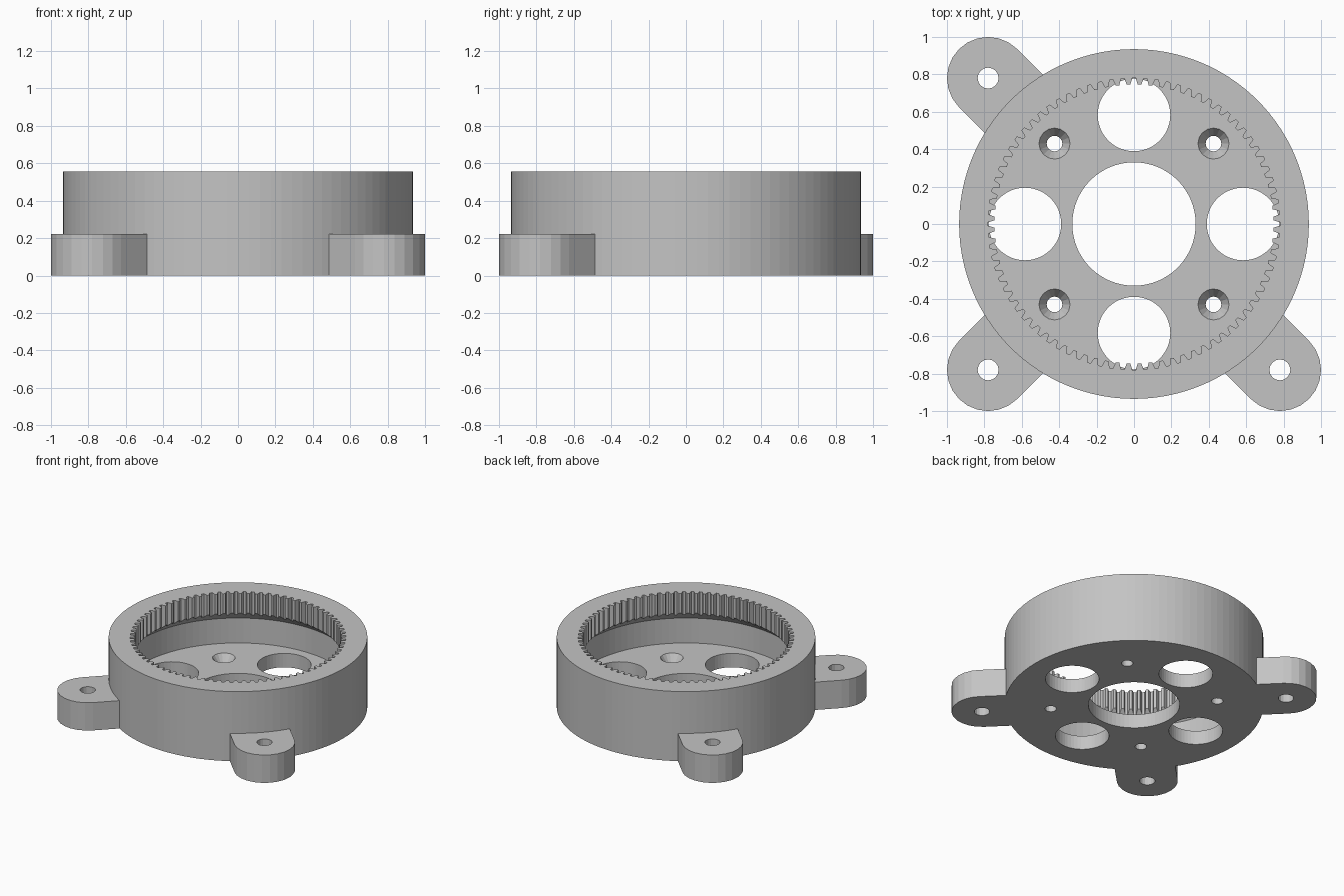
import bpy
import bmesh
from math import sin, cos, pi, radians

cube = bpy.data.objects.get("Cube")
if cube:
    bpy.data.objects.remove(cube, do_unlink=True)

grey = bpy.data.materials.new("plain grey")
grey.use_nodes = True
grey.diffuse_color = (0.55, 0.55, 0.55, 1)
grey.node_tree.nodes["Principled BSDF"].inputs["Base Color"].default_value = (0.55, 0.55, 0.55, 1)


def circle(r, n, x=0, y=0):
    return [(x + r * cos(2 * pi * i / n), y + r * sin(2 * pi * i / n)) for i in range(n)]


def loft(name, layers):
    """Closed solid through (outline, height) layers with matching point counts."""
    bm = bmesh.new()
    rings = [[bm.verts.new((x, y, z)) for x, y in outline] for outline, z in layers]
    for low, high in zip(rings, rings[1:]):
        for i in range(len(low)):
            j = (i + 1) % len(low)
            bm.faces.new((low[i], low[j], high[j], high[i]))
    bm.faces.new(rings[0][::-1])
    bm.faces.new(rings[-1])
    mesh = bpy.data.meshes.new(name)
    bm.to_mesh(mesh)
    bm.free()
    mesh.materials.append(grey)
    obj = bpy.data.objects.new(name, mesh)
    bpy.context.collection.objects.link(obj)
    return obj


def combine(target, tool, operation):
    mod = target.modifiers.new(tool.name, 'BOOLEAN')
    mod.operation = operation
    mod.solver = 'EXACT'
    mod.object = tool
    bpy.context.view_layer.update()
    graph = bpy.context.evaluated_depsgraph_get()
    result = bpy.data.meshes.new_from_object(target.evaluated_get(graph))
    target.modifiers.clear()
    target.data = result
    bpy.data.objects.remove(tool, do_unlink=True)


def cut(target, name, layers):
    combine(target, loft(name, layers), 'DIFFERENCE')


HEIGHT, FLOOR, LUG_TOP = 0.555, 0.111, 0.222
BELOW, ABOVE = -0.1, 0.7
LUG_POS, LUG_R = 0.78, 0.22

# Round housing
housing = loft("ring_gear_housing", [(circle(0.935, 100), 0), (circle(0.935, 100), HEIGHT)])

# Three mounting lugs on the diagonals
for angle in (135, 225, 315):
    a = radians(angle)
    reach = LUG_POS * 2 ** 0.5
    outline = [(0.88, -LUG_R)]
    outline += [(reach + LUG_R * cos(t), LUG_R * sin(t))
                for t in (-pi / 2 + pi * i / 12 for i in range(13))]
    outline += [(0.88, LUG_R)]
    outline = [(u * cos(a) - v * sin(a), u * sin(a) + v * cos(a)) for u, v in outline]
    combine(housing, loft("mounting_lug", [(outline, 0), (outline, LUG_TOP)]), 'UNION')

# Cavity that tapers in under the teeth
cut(housing, "cavity", [(circle(0.85, 100), FLOOR), (circle(0.85, 100), 0.31),
                        (circle(0.742, 100), 0.402), (circle(0.742, 100), ABOVE)])

# Internal gear teeth
TEETH, TIP, ROOT = 80, 0.746, 0.78
gear = []
for i in range(TEETH):
    for step, r in ((-0.34, TIP), (-0.15, ROOT), (0.15, ROOT), (0.34, TIP)):
        t = 2 * pi * (i + step) / TEETH
        gear.append((r * cos(t), r * sin(t)))
cut(housing, "gear_space", [(gear, 0.34), (gear, ABOVE)])

# Centre hole and four large holes in the floor
MID = 0.25
hole = circle(0.33, 64)
cut(housing, "centre_hole", [(hole, BELOW), (hole, MID)])
for k in range(4):
    a = k * pi / 2
    hole = circle(0.194, 48, 0.583 * cos(a), 0.583 * sin(a))
    cut(housing, "large_hole", [(hole, BELOW), (hole, MID)])

# Countersunk screw holes in the floor, and plain holes in the lugs
for sx in (-1, 1):
    for sy in (-1, 1):
        x, y = 0.425 * sx, 0.43 * sy
        small, wide = circle(0.042, 16, x, y), circle(0.083, 16, x, y)
        cut(housing, "screw_hole", [(small, BELOW), (small, 0.05),
                                    (wide, FLOOR), (wide, MID)])
        if sx < 0 or sy < 0:
            hole = circle(0.056, 16, LUG_POS * sx, LUG_POS * sy)
            cut(housing, "lug_hole", [(hole, BELOW), (hole, 0.4)])

housing.data.materials.clear()
housing.data.materials.append(grey)
for face in housing.data.polygons:
    face.material_index = 0
    face.use_smooth = False
